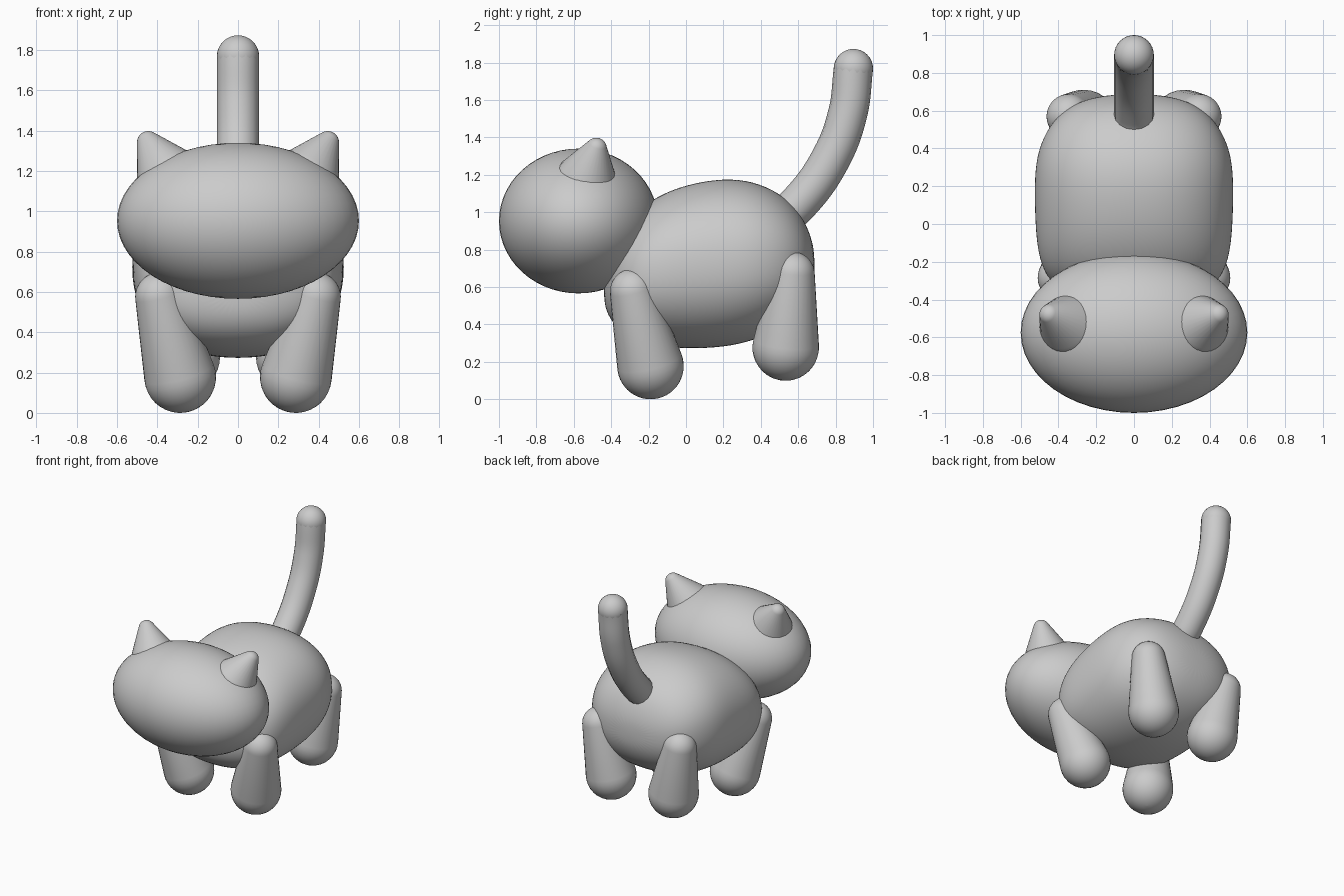
import bpy, bmesh
from math import sin, cos, pi, asin, copysign
from mathutils import Vector

if "Cube" in bpy.data.objects:
    bpy.data.objects.remove(bpy.data.objects["Cube"])


def finish(name, bm):
    bmesh.ops.recalc_face_normals(bm, faces=bm.faces)
    mesh = bpy.data.meshes.new(name)
    bm.to_mesh(mesh)
    bm.free()
    for p in mesh.polygons:
        p.use_smooth = True
    obj = bpy.data.objects.new(name, mesh)
    bpy.context.collection.objects.link(obj)
    return obj


def skin(bm, rings):
    """Bridge successive closed rings and cap both ends."""
    loops = [[bm.verts.new(p) for p in ring] for ring in rings]
    n = len(loops[0])
    for a, b in zip(loops, loops[1:]):
        for i in range(n):
            j = (i + 1) % n
            bm.faces.new((a[i], a[j], b[j], b[i]))
    bm.faces.new(loops[0][::-1])
    bm.faces.new(loops[-1])


def tapered_capsule(name, a, ra, b, rb, sides=32, steps=10):
    """Rounded cone: the hull of a sphere at a and a sphere at b."""
    a, b = Vector(a), Vector(b)
    axis = b - a
    turn = axis.to_track_quat('Z', 'Y')
    tilt = asin((ra - rb) / axis.length)
    rings = []
    for centre, r, lo, hi in ((a, ra, -pi / 2 + 0.02, tilt), (b, rb, tilt, pi / 2 - 0.02)):
        for s in range(steps + 1):
            t = lo + (hi - lo) * s / steps
            rings.append([centre + turn @ Vector((r * cos(t) * cos(2 * pi * i / sides),
                                                  r * cos(t) * sin(2 * pi * i / sides),
                                                  r * sin(t))) for i in range(sides)])
    bm = bmesh.new()
    skin(bm, rings)
    return finish(name, bm)


# Head: wide ellipsoid
bm = bmesh.new()
bmesh.ops.create_uvsphere(bm, u_segments=48, v_segments=28, radius=1)
bmesh.ops.scale(bm, vec=(0.6, 0.425, 0.387), verts=bm.verts)
bmesh.ops.translate(bm, vec=(0, -0.575, 0.953), verts=bm.verts)
finish("head", bm)

# Body: rounded sections along y as (y, half width, bottom, top)
sections = [(-0.44, 0.10, 0.53, 0.68), (-0.42, 0.22, 0.45, 0.76), (-0.37, 0.37, 0.38, 0.88),
            (-0.28, 0.47, 0.32, 1.00), (-0.15, 0.512, 0.283, 1.09), (0.0, 0.525, 0.267, 1.15),
            (0.2, 0.53, 0.275, 1.185), (0.36, 0.52, 0.31, 1.168), (0.5, 0.465, 0.375, 1.105),
            (0.6, 0.38, 0.455, 1.015), (0.66, 0.265, 0.55, 0.90), (0.688, 0.11, 0.65, 0.79)]
sides = 32
rings = []
for y, w, lo, hi in sections:
    ring = []
    for i in range(sides):
        c, s = cos(2 * pi * i / sides), sin(2 * pi * i / sides)
        ring.append((w * copysign(abs(c) ** 0.9, c), y,
                     (lo + hi) / 2 + (hi - lo) / 2 * copysign(abs(s) ** 0.9, s)))
    rings.append(ring)
bm = bmesh.new()
skin(bm, rings)
body = finish("body", bm)
body.modifiers.new("smooth", 'SUBSURF').levels = 2
body.modifiers["smooth"].render_levels = 2

# Ears and legs, mirrored left and right
for side, m in (("right", 1), ("left", -1)):
    tapered_capsule(f"{side}_ear", (0.33 * m, -0.54, 1.15), 0.17,
                    (0.445 * m, -0.48, 1.342), 0.056)
    tapered_capsule(f"{side}_front_leg", (0.287 * m, -0.19, 0.178), 0.178,
                    (0.388 * m, -0.285, 0.575), 0.122)
    tapered_capsule(f"{side}_hind_leg", (0.267 * m, 0.533, 0.277), 0.178,
                    (0.345 * m, 0.57, 0.67), 0.118)

# Tail: upswept tube with a round tip
curve = bpy.data.curves.new("tail_path", 'CURVE')
curve.dimensions = '3D'
spline = curve.splines.new('BEZIER')
path = [(0.5, 0.96), (0.6, 1.045), (0.77, 1.28), (0.865, 1.53), (0.895, 1.768)]
spline.bezier_points.add(len(path) - 1)
for bp, (y, z) in zip(spline.bezier_points, path):
    bp.co = (0, y, z)
    bp.handle_left_type = bp.handle_right_type = 'AUTO'
curve.bevel_depth = 0.105
curve.bevel_resolution = 6
curve.use_fill_caps = True
tail = bpy.data.objects.new("tail", curve)
bpy.context.collection.objects.link(tail)

bm = bmesh.new()
bmesh.ops.create_uvsphere(bm, u_segments=32, v_segments=16, radius=0.105)
bmesh.ops.translate(bm, vec=(0, 0.895, 1.768), verts=bm.verts)
finish("tail_tip", bm)
